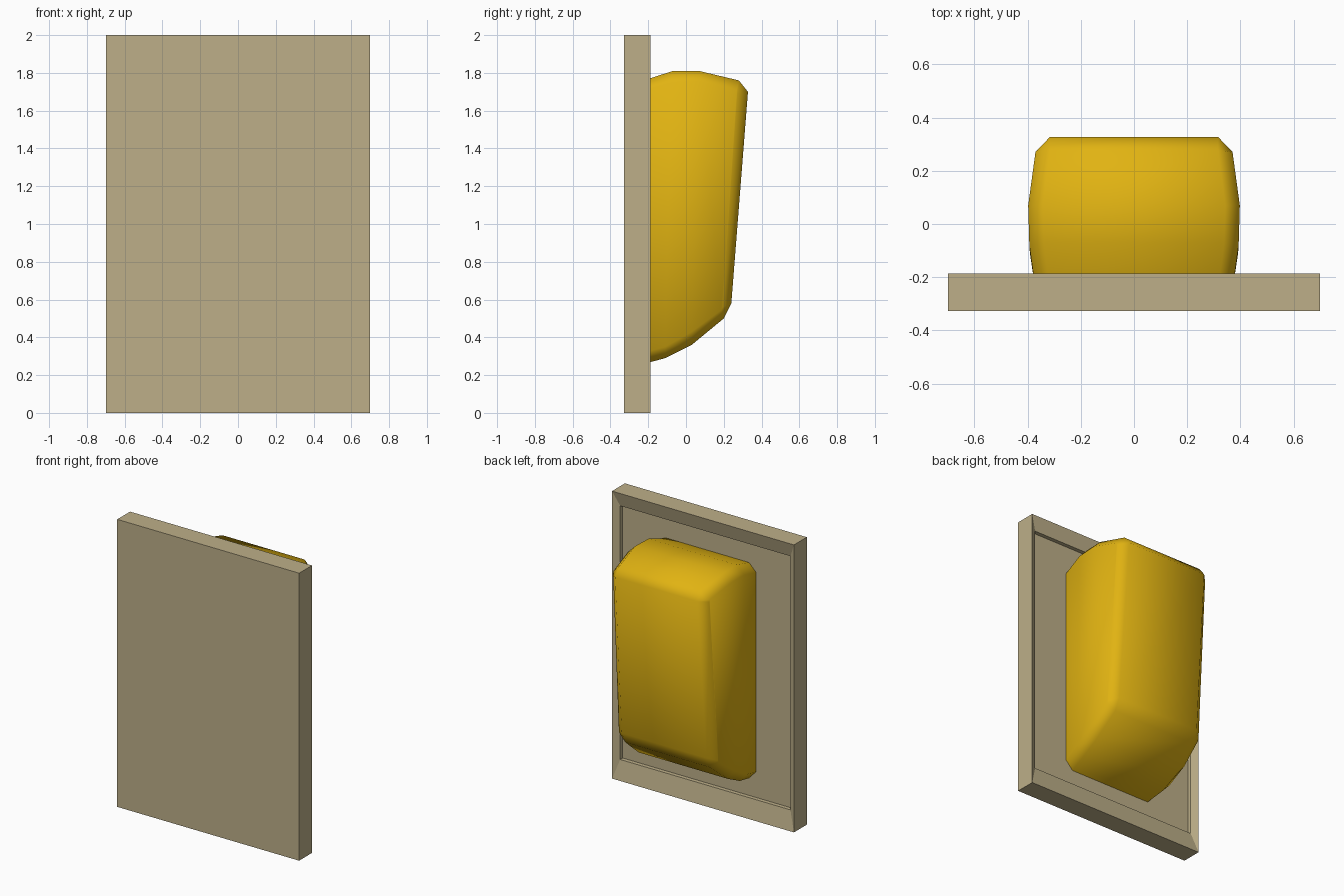
import bpy, bmesh, math

if "Cube" in bpy.data.objects:
    bpy.data.objects.remove(bpy.data.objects["Cube"])


def material(name, color):
    m = bpy.data.materials.new(name)
    m.diffuse_color = (*color, 1)
    m.use_nodes = True
    m.node_tree.nodes["Principled BSDF"].inputs["Base Color"].default_value = m.diffuse_color
    return m


def make_object(name, verts, faces, mat):
    bm = bmesh.new()
    vs = [bm.verts.new(v) for v in verts]
    for f in faces:
        bm.faces.new([vs[i] for i in f])
    bmesh.ops.recalc_face_normals(bm, faces=bm.faces)
    me = bpy.data.meshes.new(name)
    bm.to_mesh(me)
    bm.free()
    ob = bpy.data.objects.new(name, me)
    bpy.context.collection.objects.link(ob)
    me.materials.append(mat)
    return ob


def rect(x, y, z0, z1):
    return [(-x, y, z0), (x, y, z0), (x, y, z1), (-x, y, z1)]


tan = material("tan", (0.51, 0.43, 0.25))
yellow = material("yellow", (0.75, 0.45, 0.006))

# Back plate: outer box, sloped rim, small step down to a recessed panel
loops = [rect(0.7, -0.328, 0, 2), rect(0.7, -0.187, 0, 2),
         rect(0.655, -0.212, 0.135, 1.9), rect(0.655, -0.24, 0.135, 1.9)]
verts = [p for loop in loops for p in loop]
faces = [(0, 1, 2, 3), (12, 13, 14, 15)]
for k in range(3):
    for i in range(4):
        j = (i + 1) % 4
        faces.append((4*k + i, 4*k + j, 4*k + 4 + j, 4*k + 4 + i))
make_object("back_plate", verts, faces, tan)

# Padded body: side profiles (y, z), front corners doubled for the rounded edge
outer = [(-0.24, 1.755), (-0.07, 1.81), (0.07, 1.81), (0.28, 1.76), (0.328, 1.70),
         (0.24, 0.58), (0.20, 0.50), (0.03, 0.36), (-0.11, 0.29), (-0.24, 0.255)]
inner = [(-0.24, 1.70), (-0.08, 1.75), (0.07, 1.755), (0.268, 1.705), (0.272, 1.69),
         (0.193, 0.56), (0.187, 0.545), (0.03, 0.43), (-0.11, 0.35), (-0.24, 0.315)]


def half_width(y):
    pts = [(-0.24, 0.372), (-0.1, 0.393), (0.07, 0.398), (0.275, 0.37)]
    for (a, wa), (b, wb) in zip(pts, pts[1:]):
        if y <= b:
            return wa + (wb - wa) * (y - a) / (b - a)
    return pts[-1][1]


n = len(outer)
verts = []
for side, prof, inset in ((-1, inner, 0), (-1, outer, 0.055), (1, outer, 0.055), (1, inner, 0)):
    for (y, z), (yi, zi) in zip(prof, inner):
        verts.append((side * (half_width(yi) - inset), y, z))
faces = []
for k in range(3):
    for i in range(n):
        j = (i + 1) % n
        faces.append((n*k + i, n*k + j, n*k + n + j, n*k + n + i))
for base in (0, 3 * n):                      # side strips
    for i in range(n // 2 - 1):
        faces.append((base + i, base + i + 1, base + n - 2 - i, base + n - 1 - i))
body = make_object("padded_body", verts, faces, yellow)
bpy.context.view_layer.objects.active = body
body.select_set(True)
bpy.ops.object.shade_smooth_by_angle(angle=math.radians(50))
